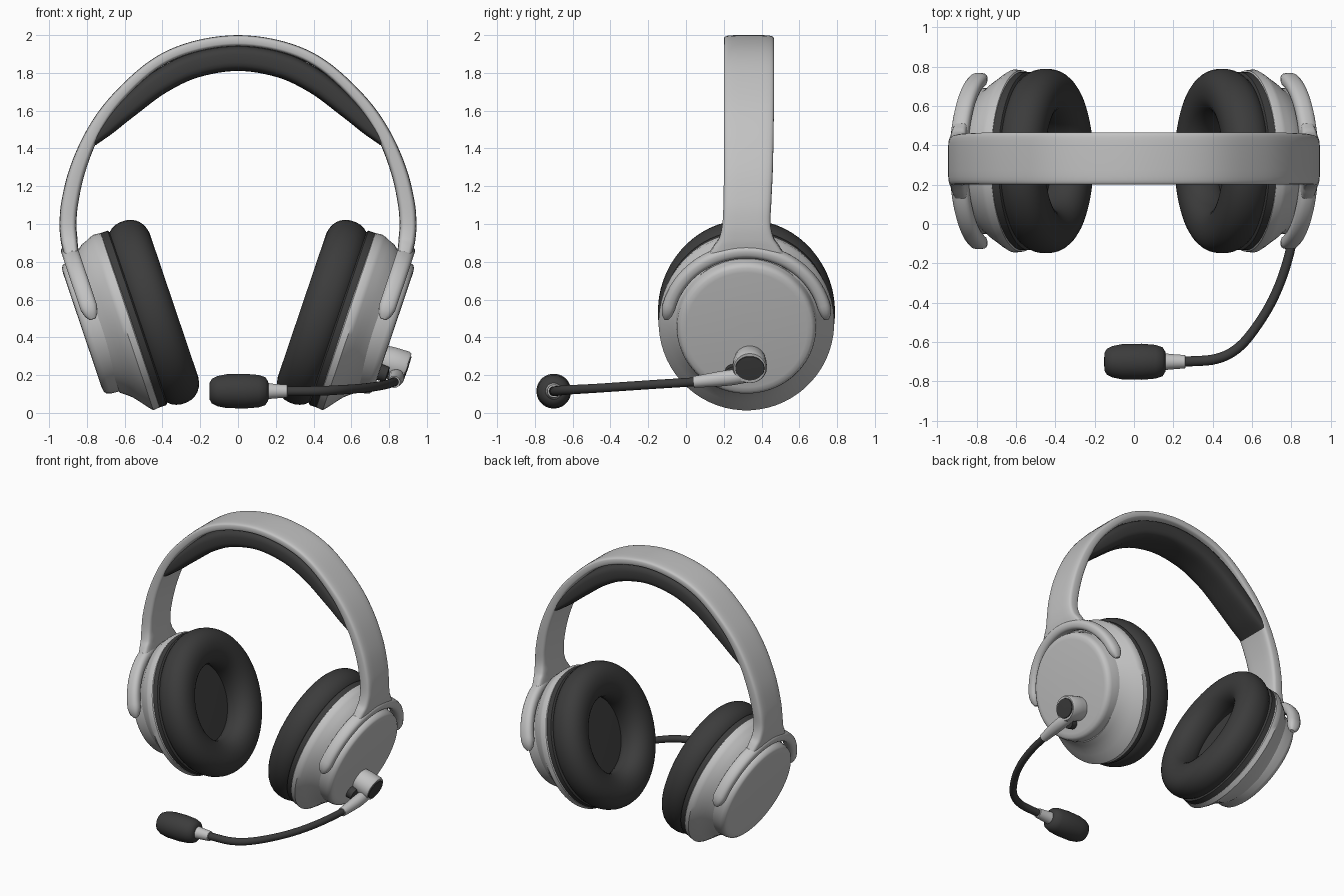
import bpy, bmesh, math
from mathutils import Vector

if "Cube" in bpy.data.objects:
    bpy.data.objects.remove(bpy.data.objects["Cube"])


def material(name, value):
    m = bpy.data.materials.new(name)
    m.diffuse_color = (value, value, value, 1)
    m.use_nodes = True
    m.node_tree.nodes["Principled BSDF"].inputs["Base Color"].default_value = m.diffuse_color
    return m


LIGHT = material("light_grey", 0.54)
DARK = material("charcoal", 0.045)


def skin(name, rings, mat, loop=False):
    """Join successive rings of points with quads; cap the ends unless looped."""
    bm = bmesh.new()
    vs = [[bm.verts.new(p) for p in r] for r in rings]
    n = len(vs[0])
    for i in range(len(vs) if loop else len(vs) - 1):
        a, b = vs[i], vs[(i + 1) % len(vs)]
        for j in range(n):
            k = (j + 1) % n
            bm.faces.new((a[j], a[k], b[k], b[j]))
    if not loop:
        bm.faces.new(vs[0])
        bm.faces.new(vs[-1])
    bmesh.ops.recalc_face_normals(bm, faces=bm.faces)
    me = bpy.data.meshes.new(name)
    bm.to_mesh(me)
    bm.free()
    me.materials.append(mat)
    ob = bpy.data.objects.new(name, me)
    bpy.context.collection.objects.link(ob)
    return ob


def oval(count, e=2.0):
    """Unit superellipse; larger e is boxier."""
    pts = []
    for i in range(count):
        a = 2 * math.pi * (i + 0.5) / count
        c, s = math.cos(a), math.sin(a)
        pts.append((math.copysign(abs(c) ** (2 / e), c),
                    math.copysign(abs(s) ** (2 / e), s)))
    return pts


def spline(pts, steps=6):
    """Catmull-Rom curve through points of any dimension."""
    p = [Vector(q) for q in pts]
    p = [p[0] * 2 - p[1]] + p + [p[-1] * 2 - p[-2]]
    out = []
    for i in range(1, len(p) - 2):
        a, b, c, d = p[i - 1:i + 3]
        for k in range(steps):
            t = k / steps
            out.append((b * 2 + (c - a) * t + (a * 2 - b * 5 + c * 4 - d) * t ** 2
                        + (b * 3 - a - c * 3 + d) * t ** 3) * 0.5)
    return out + [p[-2]]


def lathe(name, profile, place, mat, ys=1.0, loop=False, count=64):
    """Revolve (height, radius) pairs; place maps (height, u, v) to space."""
    rings = [[place(h, r * u, r * v * ys) for u, v in oval(count)] for h, r in profile]
    return skin(name, rings, mat, loop)


def ribbon(name, half, mat, e):
    """Arched strip from (x, z, thickness, half width, y) of its outer edge."""
    full = [(-x, *rest) for x, *rest in reversed(half[1:])] + half
    path = spline(full)
    rings = []
    for i, q in enumerate(path):
        a, b = path[max(i - 1, 0)], path[min(i + 1, len(path) - 1)]
        t = Vector((b[0] - a[0], 0, b[1] - a[1])).normalized()
        inward = Vector((t.z, 0, -t.x))
        mid = Vector((q[0], q[4], q[1])) + inward * q[2] / 2
        rings.append([mid + Vector((0, u * q[3], 0)) + inward * v * q[2] / 2
                      for u, v in oval(24, e)])
    return skin(name, rings, mat)


def tube(name, pts, mat):
    """Round tube from (x, y, z, radius)."""
    path = spline(pts)
    rings = []
    for i, q in enumerate(path):
        t = (path[min(i + 1, len(path) - 1)] - path[max(i - 1, 0)]).xyz.normalized()
        side = t.cross(Vector((0, 0, 1))).normalized()
        up = side.cross(t)
        rings.append([q.xyz + (side * u + up * v) * q[3] for u, v in oval(16)])
    return skin(name, rings, mat)


# Headband and its cushion
ribbon("headband", [(0, 2, .06, .133, .333), (.255, 1.963, .06, .133, .333),
                    (.466, 1.865, .06, .133, .333), (.67, 1.68, .065, .133, .333),
                    (.8, 1.5, .075, .132, .332), (.89, 1.3, .085, .13, .33),
                    (.935, 1.12, .09, .127, .325), (.945, 1.0, .09, .128, .32),
                    (.94, .92, .09, .145, .32), (.93, .87, .085, .175, .32),
                    (.92, .83, .08, .2, .32)], LIGHT, 5)
ribbon("headband_cushion", [(0, 1.945, .135, .129, .333), (.25, 1.905, .135, .129, .333),
                            (.45, 1.805, .13, .129, .333), (.62, 1.66, .115, .129, .333),
                            (.73, 1.54, .09, .128, .333), (.8, 1.455, .06, .127, .333)],
       DARK, 3.6)

# Ear cups: n points outward along the tilted cup axis, d points down the cup face
CY = 0.32


def cup_frame(s, d0, y0=CY):
    return lambda n, d, y: Vector((s * (.947 * n - .32 * (d0 + d)), y0 + y,
                                   -.32 * n - .947 * (d0 + d)))


for s, side in ((-1, "left"), (1, "right")):
    f = cup_frame(s, -.648)
    # Ring cushion and speaker plate
    lathe(side + "_ear_cushion",
          [(.254 + .116 * v, .385 + .125 * u) for u, v in oval(28, 2.2)],
          f, DARK, .92, True)
    lathe(side + "_speaker_plate",
          [(.32, .02), (.32, .3), (.33, .46), (.345, .488), (.385, .488), (.385, .02)],
          f, DARK, .93)
    # Housing with flange, leaning up towards the flat outer cap
    lathe(side + "_cup_flange",
          [(.375, .02), (.375, .475), (.385, .488), (.42, .492), (.44, .478),
           (.47, .452), (.5, .428), (.53, .402), (.56, .38), (.56, .02)],
          lambda n, d, y: f(n, d - .034 * min(1, max(0, (n - .42) / .08)), y),
          LIGHT, .945)
    g = cup_frame(s, -.68)
    lathe(side + "_cup_cap",
          [(.5, .02), (.5, .38), (.55, .372), (.605, .368), (.628, .36), (.638, .345),
           (.641, .32), (.641, .02)], g, LIGHT)
    # Fork that holds the cup
    rings, steps = [], 56
    for i in range(steps + 1):
        a = math.radians(5 + 170 * i / steps)
        k = min(1, .35 + .65 * math.sqrt(min(i, steps - i) / 3))
        c, sn = math.cos(a), math.sin(a)
        ring = []
        for u, v in oval(16, 2.6):
            r = u * k * .036
            ring.append(g(.57 + v * k * .046, -(.418 + r) * sn, (.425 + r) * c))
        rings.append(ring)
    skin(side + "_fork", rings, LIGHT)

# Microphone pivot on the right cup
h = cup_frame(1, -.51, .338)
lathe("mic_pivot", [(.63, .01), (.63, .08), (.68, .086), (.755, .088), (.77, .082),
                    (.77, .01)], h, LIGHT, 1.03, count=32)
lathe("mic_pivot_button", [(.765, .01), (.765, .068), (.776, .066), (.778, .01)],
      h, DARK, 1.15, count=32)
lathe("mic_pivot_pad", [(.63, .01), (.63, .045), (.682, .042), (.69, .01)],
      cup_frame(1, -.445, .25), DARK, count=24)

# Boom arm
tube("boom_sleeve", [(.835, .34, .2, .036), (.838, .22, .185, .042), (.828, .04, .163, .031)],
     LIGHT)
tube("boom_arm", [(.83, .06, .165, .024), (.79, -.15, .152, .024), (.73, -.33, .14, .024),
                  (.65, -.48, .13, .024), (.54, -.62, .122, .025), (.42, -.685, .116, .026),
                  (.25, -.7, .115, .026)], DARK)


# Microphone head
def mic(x, u, v):
    return Vector((x, -.7 + u, .115 + v))


lathe("mic_collar", [(.15, .01), (.15, .045), (.18, .04), (.26, .034), (.265, .01)],
      mic, LIGHT, count=24)
lathe("mic_head", [(-.152, .01), (-.15, .045), (-.138, .066), (-.11, .08), (-.06, .09),
                   (.04, .092), (.11, .086), (.145, .074), (.16, .05), (.162, .01)],
      mic, DARK, count=32)

# Smooth shading with crisp edges
for ob in bpy.context.scene.objects:
    ob.select_set(True)
    bpy.context.view_layer.objects.active = ob
bpy.ops.object.shade_smooth_by_angle(angle=math.radians(40))
